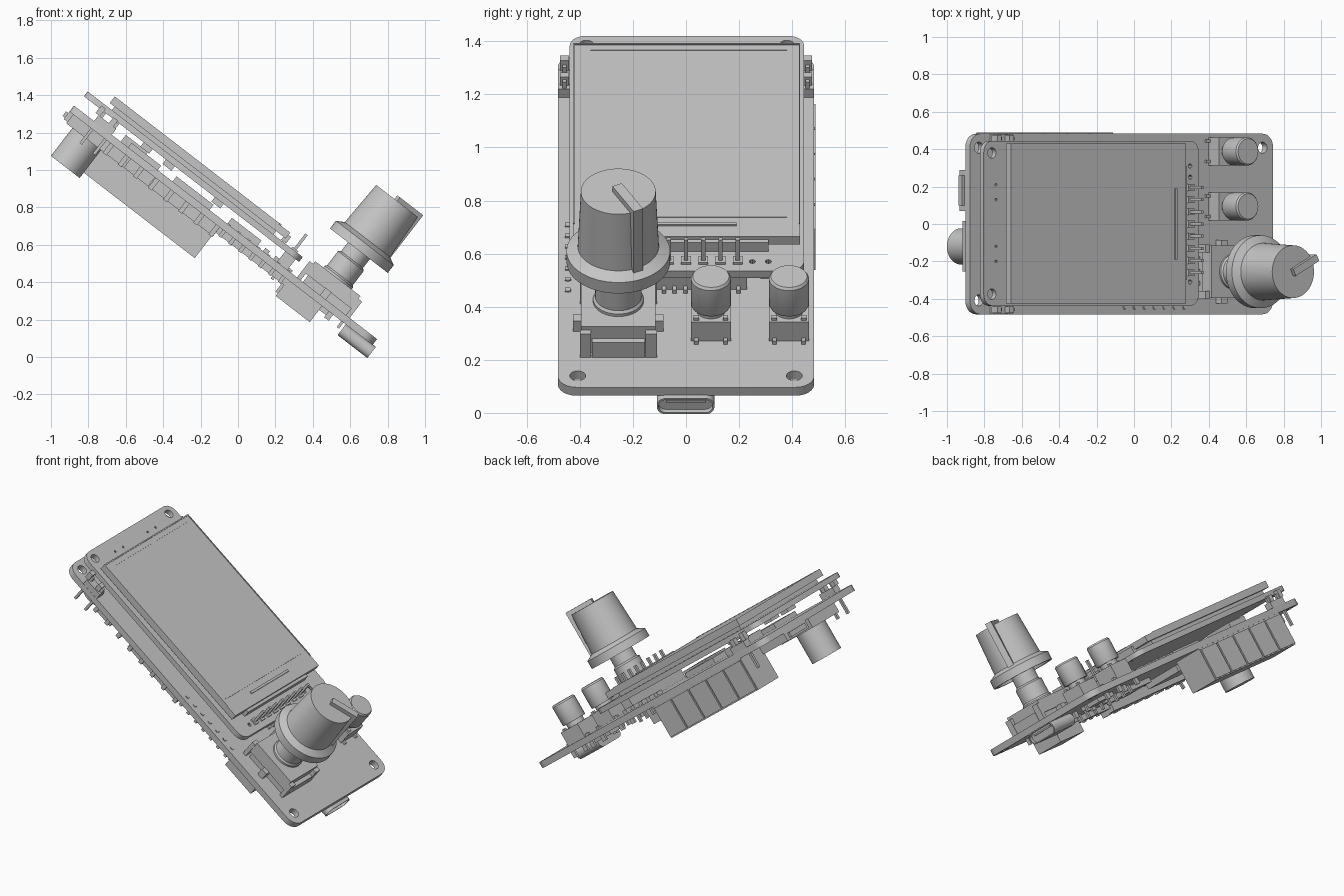
import bpy, bmesh, math
from mathutils import Matrix, Vector

cube = bpy.data.objects.get("Cube")
if cube:
    bpy.data.objects.remove(cube, do_unlink=True)

# The whole assembly is modelled flat (u along board, v across, n up), then tilted
TILT = Matrix.Rotation(math.radians(37.6), 4, 'Y')
TOP, BOTTOM = 0.53, 0.49          # faces of the main board

grey = bpy.data.materials.new("neutral_grey")
grey.use_nodes = True
grey.diffuse_color = (0.56, 0.56, 0.56, 1)
grey.node_tree.nodes["Principled BSDF"].inputs["Base Color"].default_value = (0.56, 0.56, 0.56, 1)


def finish(name, mesh, matrix=Matrix()):
    mesh.transform(TILT @ matrix)
    mesh.materials.clear()
    mesh.materials.append(grey)
    for p in mesh.polygons:
        p.use_smooth = True
    mesh.set_sharp_from_angle(angle=math.radians(30))
    obj = bpy.data.objects.new(name, mesh)
    bpy.context.collection.objects.link(obj)
    return obj


def from_bmesh(name, bm, matrix=Matrix()):
    bmesh.ops.recalc_face_normals(bm, faces=bm.faces)
    mesh = bpy.data.meshes.new(name)
    bm.to_mesh(mesh)
    bm.free()
    return finish(name, mesh, matrix)


def add_box(bm, u, v, n):
    size = Vector((u[1] - u[0], v[1] - v[0], n[1] - n[0]))
    mid = Vector((u[0] + u[1], v[0] + v[1], n[0] + n[1])) / 2
    bmesh.ops.create_cube(bm, size=1, matrix=Matrix.Translation(mid) @ Matrix.Diagonal(size.to_4d()))


def boxes(name, items, matrix=Matrix()):
    bm = bmesh.new()
    for item in items:
        add_box(bm, *item)
    return from_bmesh(name, bm, matrix)


def box(name, u, v, n):
    return boxes(name, [(u, v, n)])


def lathe(name, u, v, profile, steps=48):
    bm = bmesh.new()
    verts = [bm.verts.new((r, 0, n)) for r, n in profile]
    edges = [bm.edges.new(pair) for pair in zip(verts, verts[1:])]
    bmesh.ops.spin(bm, geom=verts + edges, cent=(0, 0, 0), axis=(0, 0, 1), angle=math.tau, steps=steps)
    bmesh.ops.remove_doubles(bm, verts=bm.verts, dist=0.0005)
    return from_bmesh(name, bm, Matrix.Translation((u, v, 0)))


def circle(cu, cv, r, count=24):
    return [(cu + r * math.cos(math.tau * i / count), cv + r * math.sin(math.tau * i / count))
            for i in range(count)]


def rounded_rect(u, v, r, steps=6):
    pts = []
    corners = [(u[1] - r, v[1] - r), (u[0] + r, v[1] - r), (u[0] + r, v[0] + r), (u[1] - r, v[0] + r)]
    for k, (cu, cv) in enumerate(corners):
        for i in range(steps + 1):
            a = math.pi / 2 * (k + i / steps)
            pts.append((cu + r * math.cos(a), cv + r * math.sin(a)))
    return pts


def plate(name, loops, n, matrix=Matrix()):
    # Filled outline; loops after the first become through holes
    curve = bpy.data.curves.new(name, 'CURVE')
    curve.dimensions = '2D'
    curve.fill_mode = 'BOTH'
    curve.extrude = (n[1] - n[0]) / 2
    for loop in loops:
        s = curve.splines.new('POLY')
        s.points.add(len(loop) - 1)
        for point, (a, b) in zip(s.points, loop):
            point.co = (a, b, 0, 1)
        s.use_cyclic_u = True
    temp = bpy.data.objects.new(name + "_outline", curve)
    bpy.context.collection.objects.link(temp)
    deps = bpy.context.evaluated_depsgraph_get()
    mesh = bpy.data.meshes.new_from_object(temp.evaluated_get(deps))
    bpy.data.objects.remove(temp, do_unlink=True)
    mesh.name = name
    return finish(name, mesh, matrix @ Matrix.Translation((0, 0, (n[0] + n[1]) / 2)))


# Main board with mounting holes and a row of solder holes
pad_row = [-0.47 + 0.067 * i for i in range(7)]
holes = [circle(u, v, 0.03) for u in (-1.455, 0.459) for v in (-0.408, 0.408)]
holes += [circle(u, -0.445, 0.012, 10) for u in pad_row]
plate("main_board", [rounded_rect((-1.515, 0.53), (-0.483, 0.483), 0.07)] + holes, (BOTTOM, TOP))

# Display board, panel and the thin marks on its face
pin_row = [-0.26 + 0.065 * i for i in range(8)]
holes = [circle(-1.448, v, 0.028) for v in (-0.375, 0.38)]
holes += [circle(-0.11, v, 0.012, 10) for v in (-0.31, 0.25, 0.31)]
holes += [circle(-1.42, v, 0.007, 8) for v in (-0.2, -0.12, 0.13, 0.21)]
plate("display_board", [rounded_rect((-1.503, -0.052), (-0.438, 0.445), 0.06)] + holes, (0.602, 0.635))
box("display_panel", (-1.372, -0.185), (-0.425, 0.43), (0.658, 0.697))
boxes("display_frame", [((-1.372, -1.365), (-0.425, 0.43), (0.697, 0.702)),
                        ((-1.372, -0.26), (-0.425, -0.42), (0.697, 0.702)),
                        ((-1.372, -0.26), (0.425, 0.43), (0.697, 0.702)),
                        ((-1.337, -1.333), (-0.36, 0.38), (0.697, 0.699)),
                        ((-0.305, -0.3), (-0.39, 0.38), (0.697, 0.7)),
                        ((-0.262, -0.248), (-0.19, 0.19), (0.697, 0.704))])
box("display_flex_fold", (-0.2, -0.167), (-0.3, 0.31), (0.638, 0.682))
boxes("display_backing", [((-1.34, -0.25), (v, v + 0.03), (0.635, 0.658)) for v in (-0.39, 0.37)]
      + [((u, u + 0.04), (-0.39, 0.4), (0.635, 0.658)) for u in (-1.34, -0.29)])

# Header joining the two boards
box("display_header", (-0.145, -0.075), (-0.295, 0.23), (TOP, 0.602))
boxes("display_header_pins", [((-0.118, -0.102), (v - 0.008, v + 0.008), (0.44, 0.743)) for v in pin_row])
boxes("header_solder", [((-0.13, -0.09), (v - 0.018, v + 0.018), (0.635, 0.645)) for v in pin_row])
boxes("header_feet", [((-0.075, -0.05), (v, v + 0.015), (TOP, 0.545))
                      for v in [-0.09 + 0.04 * i for i in range(8)]])

# Components between the boards
boxes("board_chips", [((-1.15, -0.95), (-0.3, -0.08), (TOP, 0.56)),
                      ((-0.85, -0.6), (-0.1, 0.2), (TOP, 0.565)),
                      ((-0.48, -0.28), (-0.35, -0.15), (TOP, 0.57)),
                      ((-1.2, -1.05), (0.1, 0.3), (TOP, 0.575))]
      + [((-0.45 + 0.07 * i, -0.42 + 0.07 * i), (0.28, 0.33), (TOP, 0.552)) for i in range(5)])
boxes("display_components", [((u, u + 0.06), (-0.38, -0.3), (0.572, 0.602))
                             for u in (-1.1, -0.95, -0.62)])

# Side connectors with pins through the main board
for side, sign in (("right", -1), ("left", 1)):
    def span(a, b):
        return tuple(sorted((a * sign, b * sign)))
    boxes(side + "_connector", [((-1.38, -1.26), span(0.43, 0.482), (TOP, 0.57)),
                                ((-1.4, -1.37), span(0.44, 0.475), (0.57, 0.62)),
                                ((-1.31, -1.28), span(0.44, 0.475), (0.57, 0.61))])
    boxes(side + "_connector_pins", [((u, u + 0.016), span(0.45, 0.466), (0.39, 0.6))
                                     for u in (-1.37, -1.28)])

# Rotary encoder
EU, EV = 0.165, -0.255
legs = ((-0.4, -0.357), (-0.153, -0.11))
boxes("encoder_body", [((0.015, 0.32), (-0.395, -0.115), (0.575, 0.658)),
                       ((0.03, 0.32), (-0.38, -0.13), (TOP, 0.575)),
                       ((0.32, 0.345), (-0.355, -0.155), (TOP, 0.6))])
boxes("encoder_bracket", [((0.32, 0.345), v, (0.5, 0.64)) for v in legs]
      + [((-0.01, 0.015), v, (0.5, 0.64)) for v in legs])
boxes("encoder_tabs", [((0.145, 0.185), v, (0.515, 0.58)) for v in ((-0.425, -0.38), (-0.13, -0.085))])
boxes("encoder_pins", [((u, u + 0.015), (v, v + 0.025), (0.45, 0.56))
                       for u, vs in ((0.0, (-0.33, -0.265, -0.2)), (0.32, (-0.33, -0.2))) for v in vs])
lathe("encoder_shaft", EU, EV, [(0, 0.64), (0.095, 0.64), (0.095, 0.67), (0.087, 0.68),
                                (0.087, 0.775), (0.074, 0.785), (0.074, 0.9), (0, 0.9)])
lathe("knob", EU, EV, [(0, 0.87), (0.17, 0.87), (0.175, 0.845), (0.195, 0.845), (0.195, 0.897),
                       (0.153, 0.92), (0.141, 1.18), (0, 1.18)], 64)
pointer = Matrix.Translation((EU, EV, 0)) @ Matrix.Rotation(math.radians(27), 4, 'Z')
boxes("knob_pointer", [((-0.01, 0.166), (-0.02, 0.02), (0.905, 1.205))], pointer)

# Two push buttons
for name, v in (("inner", 0.094), ("outer", 0.388)):
    box(name + "_button_base", (0.095, 0.245), (v - 0.075, v + 0.075), (TOP, 0.62))
    lathe(name + "_button_cap", 0.17, v, [(0, 0.61), (0.055, 0.61), (0.055, 0.645), (0.072, 0.645),
                                          (0.075, 0.652), (0.075, 0.77), (0.068, 0.78), (0, 0.78)])
    boxes(name + "_button_legs", [((u, u + 0.03), (v + s - 0.008, v + s + 0.008), (0.45, 0.545))
                                  for u in (0.07, 0.235) for s in (-0.055, 0.055)])
    boxes(name + "_button_rivets", [((0.215, 0.235), (v + s - 0.01, v + s + 0.01), (0.62, 0.632))
                                    for s in (-0.055, 0.055)])

# Charging port: rounded shell with an open mouth, extruded along u
along_u = Matrix(((0, 0, 1, 0), (1, 0, 0, 0), (0, 1, 0, 0), (0, 0, 0, 1)))
outer = rounded_rect((-0.11, 0.107), (0.418, 0.493), 0.034)
inner = rounded_rect((-0.103, 0.1), (0.425, 0.486), 0.028)
plate("port_shell", [outer, inner], (0.4, 0.551), along_u)
plate("port_back", [outer], (0.35, 0.53), along_u)
box("port_tongue", (0.52, 0.54), (-0.075, 0.075), (0.465, 0.475))

# Cell block on the underside, its outer wall split into panels
CELL = (-1.29, -0.506)
step = (CELL[1] - CELL[0]) / 5
box("block_core", CELL, (0.27, 0.479), (0.278, BOTTOM))
boxes("block_panels", [((CELL[0] + step * i + 0.006, CELL[0] + step * (i + 1) - 0.006), (0.479, 0.488),
                        (0.285, BOTTOM - 0.01)) for i in range(5)])

# Ribbed socket strip along the right edge of the underside
boxes("socket_strip", [((-1.24, -1.1), (-0.44, -0.34), (0.43, BOTTOM)),
                       ((-1.1, -0.94), (-0.39, -0.34), (0.43, BOTTOM)),
                       ((-0.94, -0.5), (-0.44, -0.34), (0.43, BOTTOM))])
boxes("socket_ribs", [((u, u + 0.025), (-0.45, -0.39), (0.424, BOTTOM))
                      for u in [-1.24 + 0.102 * i for i in range(8)]])
boxes("edge_pins", [((u - 0.01, u + 0.01), (-0.455, -0.435), (0.45, TOP + 0.005)) for u in pad_row])
box("edge_header", (-0.5, -0.04), (-0.42, -0.36), (0.455, BOTTOM))

# Underside button, card socket and cable connector
box("rear_button_base", (-1.49, -1.21), (-0.255, 0.015), (0.43, BOTTOM))
lathe("rear_button", -1.352, -0.12, [(0, 0.44), (0.097, 0.44), (0.097, 0.242), (0, 0.242)])
boxes("card_socket", [((-1.515, -1.295), (0.07, 0.29), (0.44, BOTTOM)),
                      ((-1.53, -1.515), (0.1, 0.26), (0.45, 0.48))])
boxes("cable_connector", [((-0.04, 0.19), (-0.42, -0.22), (0.382, BOTTOM)),
                          ((-0.055, -0.04), (-0.39, -0.25), (0.4, 0.47))])
boxes("underside_chips", [((-0.42, -0.22), (-0.12, 0.1), (0.46, BOTTOM)),
                          ((0.1, 0.25), (0.1, 0.25), (0.465, BOTTOM)),
                          ((-1.0, -0.7), (-0.2, 0.08), (0.45, BOTTOM))])
